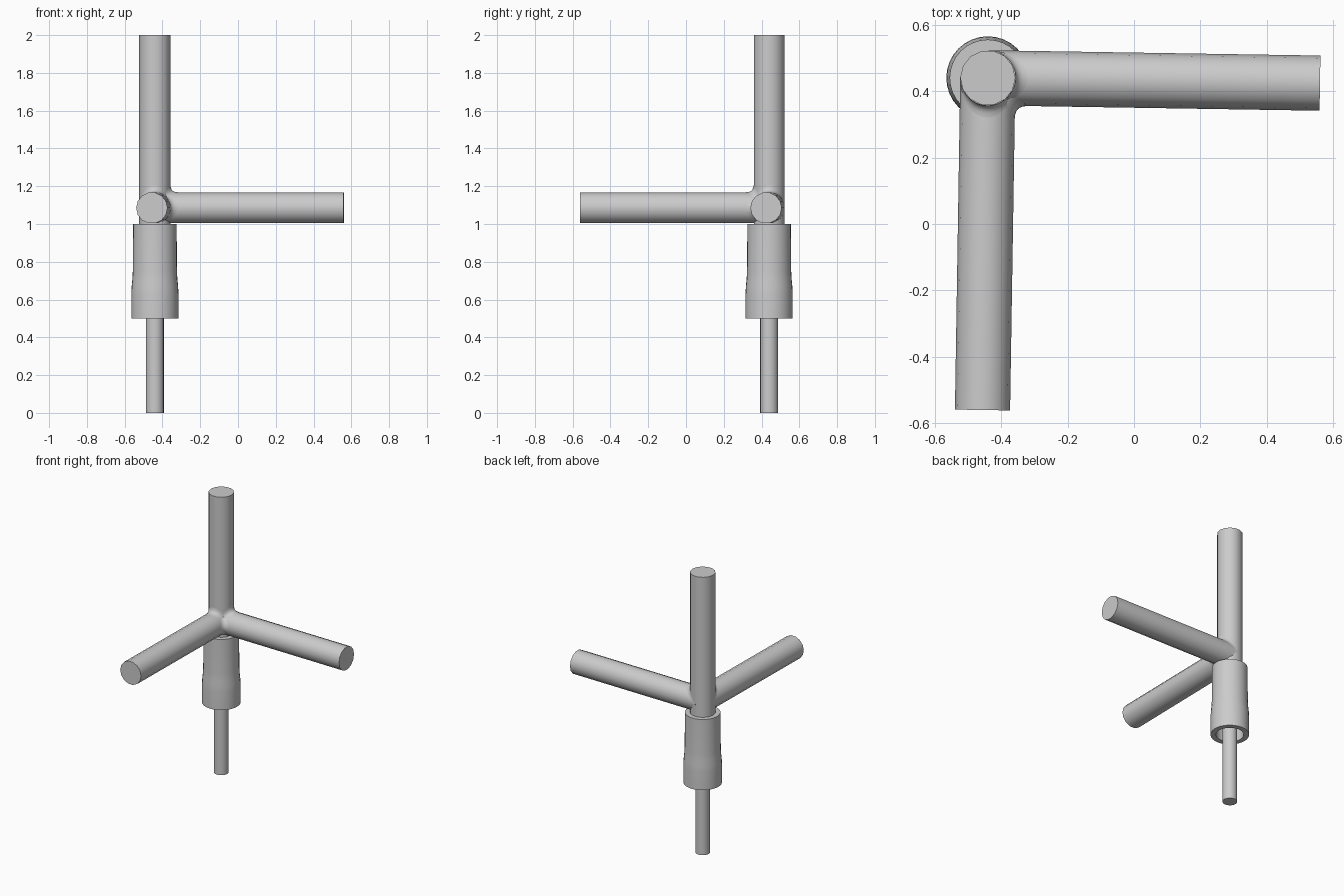
import bpy
import bmesh
import math
from mathutils import Vector

cube = bpy.data.objects.get("Cube")
if cube:
    bpy.data.objects.remove(cube, do_unlink=True)

gray = bpy.data.materials.new("plain gray")
gray.use_nodes = True
color = (0.6, 0.6, 0.6, 1)
gray.diffuse_color = color
gray.node_tree.nodes["Principled BSDF"].inputs["Base Color"].default_value = color

AXIS = Vector((-0.44, 0.44, 0))
HUB = AXIS + Vector((0, 0, 1.085))
R = 0.083
FILLET = 0.037


def finish(name, bm):
    mesh = bpy.data.meshes.new(name)
    bm.to_mesh(mesh)
    bm.free()
    obj = bpy.data.objects.new(name, mesh)
    bpy.context.collection.objects.link(obj)
    mesh.materials.append(gray)
    bpy.ops.object.select_all(action='DESELECT')
    obj.select_set(True)
    bpy.context.view_layer.objects.active = obj
    bpy.ops.object.shade_smooth_by_angle(angle=math.radians(40))
    return obj


def lathe(name, profile, origin, direction, sides):
    """Spin a (radius, distance) profile around a direction; ends are capped."""
    bm = bmesh.new()
    turn = Vector(direction).to_track_quat('Z', 'Y')
    rings = []
    for radius, dist in profile:
        ring = []
        for i in range(sides):
            a = math.tau * i / sides
            p = Vector((radius * math.cos(a), radius * math.sin(a), dist))
            ring.append(bm.verts.new(origin + turn @ p))
        rings.append(ring)
    for low, high in zip(rings, rings[1:]):
        for i in range(sides):
            j = (i + 1) % sides
            bm.faces.new((low[i], low[j], high[j], high[i]))
    bm.faces.new(rings[0])
    bm.faces.new(rings[-1])
    bmesh.ops.recalc_face_normals(bm, faces=bm.faces)
    return finish(name, bm)


def fillet(name, a, b, steps=20, arc=5):
    """Rounded strip in the crotch where two equal tubes meet."""
    a, b = Vector(a).normalized(), Vector(b).normalized()
    n = a.cross(b)
    bm = bmesh.new()
    rows = []
    for i in range(steps + 1):
        t = math.radians(-84 + 168 * i / steps)
        corner = HUB + R * math.sin(t) * n + R * math.cos(t) * (a + b)
        size = FILLET * math.cos(t)
        row = []
        for k in range(arc + 1):
            s = k / arc
            row.append(bm.verts.new(corner + size * ((1 - s) ** 2 * a + s * s * b)))
        rows.append(row)
    for low, high in zip(rows, rows[1:]):
        for k in range(arc):
            bm.faces.new((low[k], low[k + 1], high[k + 1], high[k]))
    bm.normal_update()
    bmesh.ops.reverse_faces(bm, faces=[f for f in bm.faces if f.normal.dot(a + b) < 0])
    return finish(name, bm)


# Upright post and the two slightly splayed arms
up = Vector((0, 0, 1))
left_way = Vector((1, -0.016, 0))
front_way = Vector((-0.016, -1, 0))
lathe("upright_post", [(R, 1.0), (R, 2.0)], AXIS, up, 14)
lathe("left_arm", [(R, 0), (R, 1.0)], HUB, left_way, 14)
lathe("front_arm", [(R, 0), (R, 1.0)], HUB, front_way, 14)

# Rounded joints between the tubes
fillet("post_left_joint", up, left_way)
fillet("post_front_joint", up, front_way)
fillet("arm_joint", left_way, front_way)

# Socket sleeve, hollow from below
sleeve = [(0.09, 0.75), (0.09, 0.5), (0.125, 0.5), (0.125, 0.63),
          (0.123, 0.67), (0.119, 0.71), (0.117, 0.75), (0.115, 1.0)]
lathe("socket_sleeve", sleeve, AXIS, up, 32)

# Thin pin running up into the sleeve
lathe("lower_pin", [(0.048, 0), (0.048, 0.8)], AXIS, up, 16)
